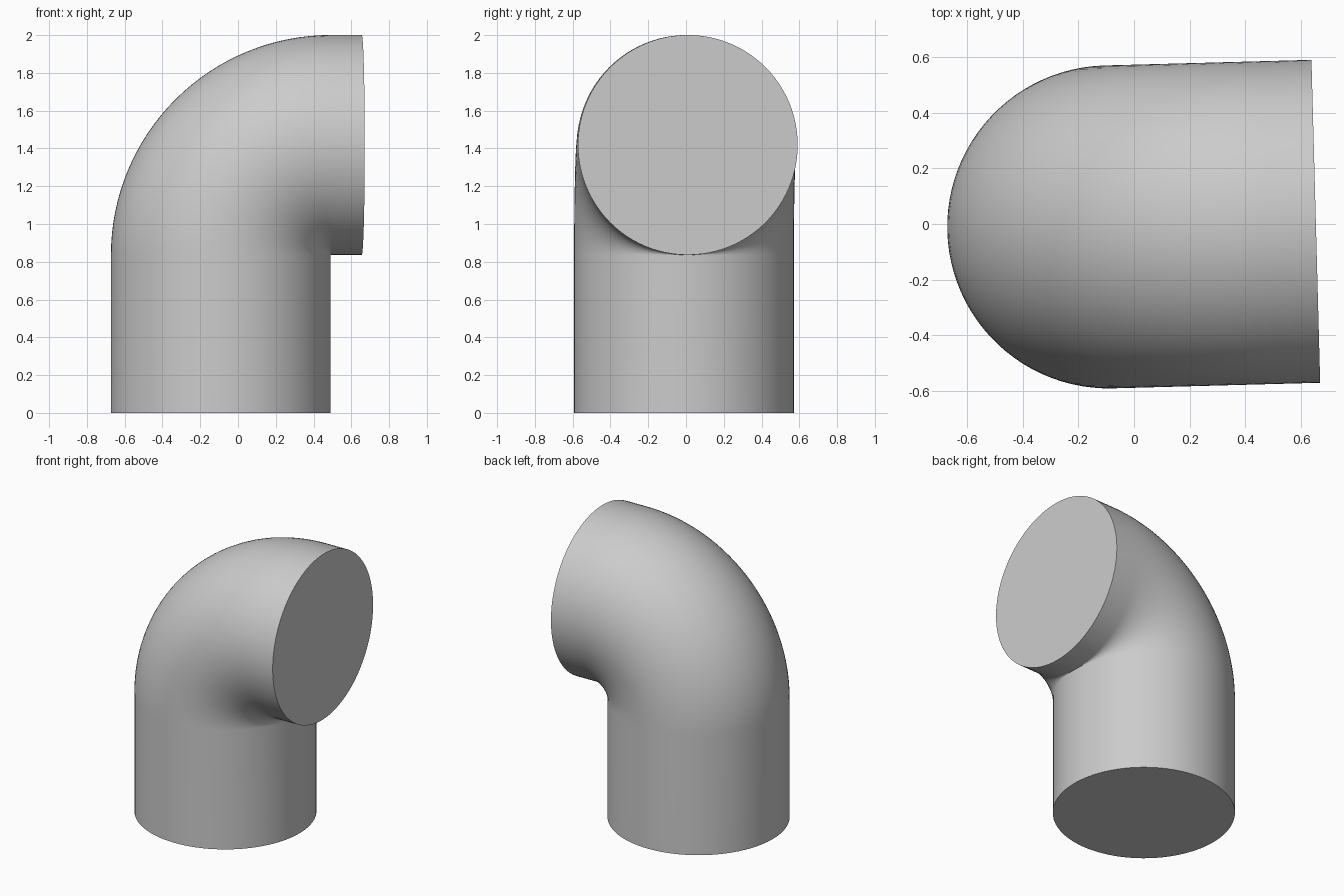
import bpy
import bmesh
import math
from mathutils import Matrix, Vector

if "Cube" in bpy.data.objects:
    bpy.data.objects.remove(bpy.data.objects["Cube"], do_unlink=True)

RADIUS = 0.582        # pipe radius
BEND = 0.5825         # centreline radius of the tight bend
LEG = 0.836           # height of the upright leg
ARM = 0.164           # length of the straight stub after the bend
SIDES, STEPS = 96, 32

# Plain grey finish
grey = bpy.data.materials.new("plain_grey")
grey.use_nodes = True
colour = (0.6, 0.6, 0.6, 1)
grey.diffuse_color = colour
grey.node_tree.nodes["Principled BSDF"].inputs["Base Color"].default_value = colour

# Cross-section frames: upright leg, quarter bend, short stub
frames = [Matrix.Identity(4)]
for i in range(STEPS + 1):
    a = math.pi / 2 * i / STEPS
    centre = Vector((BEND * (1 - math.cos(a)), 0, LEG + BEND * math.sin(a)))
    frames.append(Matrix.Translation(centre) @ Matrix.Rotation(a, 4, 'Y'))
frames.append(Matrix.Translation((ARM, 0, 0)) @ frames[-1])

# Loft rings through the frames and close both ends
bm = bmesh.new()
rings = []
for frame in frames:
    ring = []
    for k in range(SIDES):
        t = 2 * math.pi * k / SIDES
        ring.append(bm.verts.new(frame @ Vector((RADIUS * math.cos(t), RADIUS * math.sin(t), 0))))
    rings.append(ring)
for low, high in zip(rings, rings[1:]):
    for k in range(SIDES):
        n = (k + 1) % SIDES
        bm.faces.new((low[k], low[n], high[n], high[k]))
bm.faces.new(rings[0][::-1])
bm.faces.new(rings[-1])

mesh = bpy.data.meshes.new("pipe_elbow")
bm.to_mesh(mesh)
bm.free()
mesh.materials.append(grey)

# Place the elbow with its slight turn about the vertical
elbow = bpy.data.objects.new("pipe_elbow", mesh)
bpy.context.collection.objects.link(elbow)
elbow.location = (-0.091, -0.0105, 0)
elbow.rotation_euler.z = math.radians(1.55)
bpy.context.view_layer.objects.active = elbow
elbow.select_set(True)
bpy.ops.object.shade_smooth_by_angle(angle=math.radians(35))
